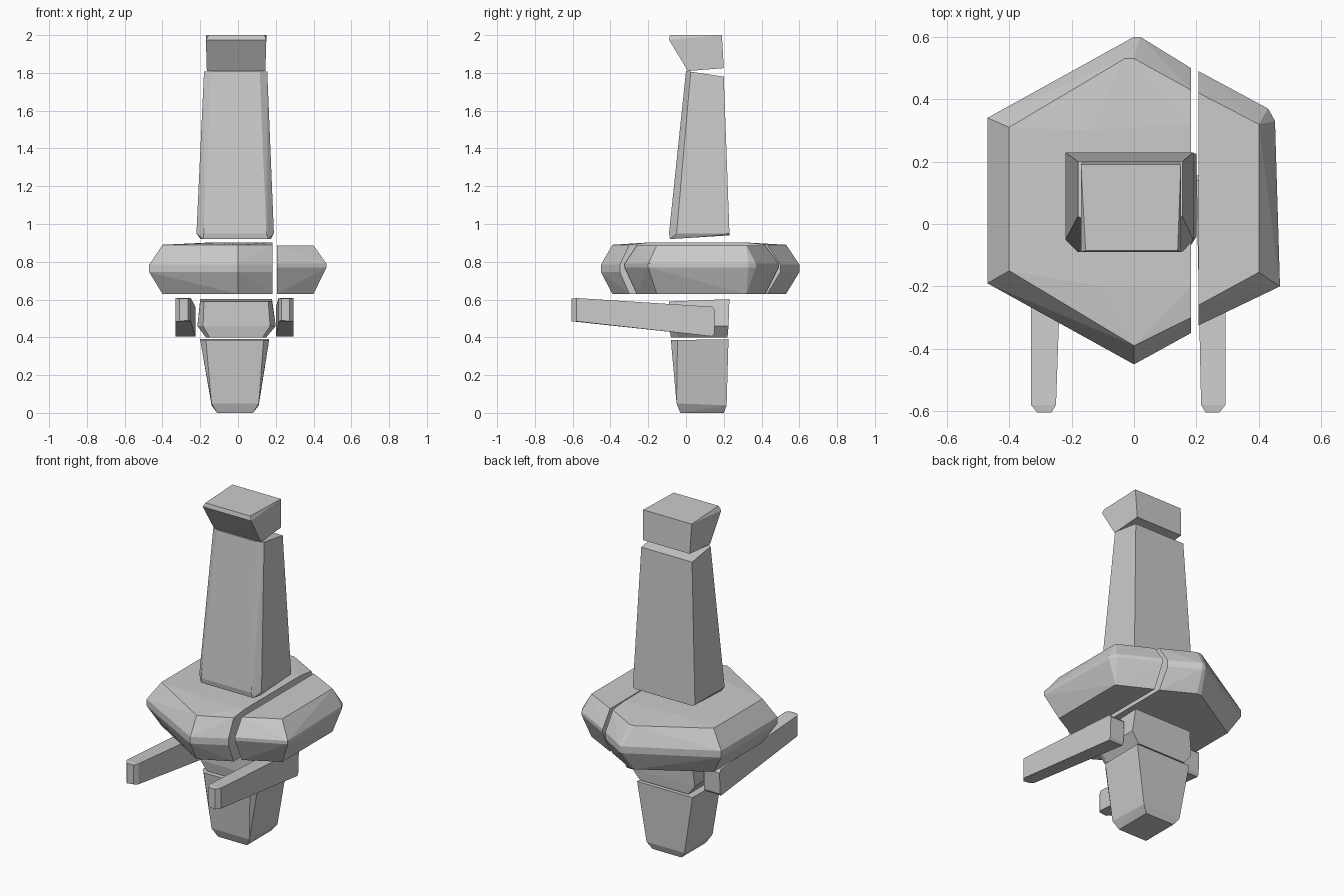
import bpy, bmesh


def hull(name, points):
    """Flat-faced convex stone chunk around the given points."""
    bm = bmesh.new()
    for p in points:
        bm.verts.new(p)
    res = bmesh.ops.convex_hull(bm, input=bm.verts[:])
    junk = {g for g in res["geom_interior"] + res["geom_unused"]
            if isinstance(g, bmesh.types.BMVert)}
    bmesh.ops.delete(bm, geom=list(junk), context='VERTS')
    bmesh.ops.dissolve_limit(bm, angle_limit=0.01, verts=bm.verts[:], edges=bm.edges[:])
    bmesh.ops.recalc_face_normals(bm, faces=bm.faces[:])
    mesh = bpy.data.meshes.new(name)
    bm.to_mesh(mesh)
    bm.free()
    ob = bpy.data.objects.new(name, mesh)
    bpy.context.collection.objects.link(ob)
    return ob


def ring(zf, zb, x0, x1, y0, y1, cx=0.0, cy=0.0):
    """Rectangular section, front height zf, back height zb, front corners cut by cx, cy."""
    pts = [(x0, y1, zb), (x1, y1, zb), (x0 + cx, y0, zf), (x1 - cx, y0, zf)]
    if cx:
        zc = zf + (zb - zf) * cy / (y1 - y0)
        pts += [(x0, y0 + cy, zc), (x1, y0 + cy, zc)]
    return pts


def layers(*levels):
    """Plan outlines stacked at given heights."""
    return [(x, y, z) for z, outline in levels for x, y in outline]


# Overhanging cap at the top
hull("cap_block",
     ring(1.81, 1.825, -0.165, 0.145, 0.01, 0.20)
     + ring(1.975, 2.0, -0.17, 0.15, -0.09, 0.19)
     + ring(2.0, 2.0, -0.155, 0.14, -0.085, 0.185))

# Tall tapering shaft
hull("upper_shaft",
     ring(0.92, 0.94, -0.20, 0.175, -0.085, 0.23, 0.015, 0.04)
     + ring(0.95, 0.95, -0.22, 0.19, -0.09, 0.23, 0.04, 0.04)
     + ring(1.81, 1.78, -0.18, 0.155, 0.0, 0.20, 0.04, 0.025))

# Large split hexagonal disc: main piece
mid = [(-0.47, 0.34), (0.0, 0.60), (0.02, 0.60), (0.182, 0.50),
       (0.182, -0.35), (0.0, -0.45), (-0.47, -0.19)]
top = [(-0.40, 0.31), (-0.03, 0.53), (0.0, 0.53), (0.182, 0.43),
       (0.182, -0.30), (0.0, -0.39), (-0.40, -0.15)]
crown = [(-0.15, 0.30), (0.182, 0.32), (0.182, -0.20), (-0.1, -0.20)]
hull("disc_main", layers((0.63, top), (0.745, mid), (0.785, mid), (0.89, top), (0.902, crown)))

# Large split hexagonal disc: broken-off slice
mid = [(0.207, 0.49), (0.43, 0.37), (0.452, 0.33), (0.468, -0.20), (0.207, -0.325)]
top = [(0.207, 0.42), (0.40, 0.32), (0.40, -0.155), (0.207, -0.26)]
hull("disc_slice", layers((0.63, top), (0.77, mid), (0.79, mid), (0.886, top)))

# Block under the disc
hull("lower_block",
     ring(0.40, 0.40, -0.17, 0.15, -0.08, 0.22, 0.02, 0.03)
     + ring(0.46, 0.46, -0.215, 0.20, -0.09, 0.225, 0.03, 0.05)
     + ring(0.59, 0.602, -0.20, 0.18, -0.09, 0.23, 0.02, 0.04))

# Pointed foot
hull("foot_tip",
     ring(0.0, 0.0, -0.11, 0.08, -0.03, 0.20)
     + ring(0.05, 0.04, -0.14, 0.11, -0.05, 0.215)
     + ring(0.385, 0.39, -0.20, 0.165, -0.08, 0.225, 0.03, 0.035))

# Two forward-reaching arms: outer and inner x at back and front end
for name, outer, inner, inner_front in (("left_arm", -0.33, -0.225, -0.25),
                                        ("right_arm", 0.293, 0.20, 0.215)):
    s = 1 if outer > 0 else -1
    pts = []
    for x, xf in ((outer, outer), (inner, inner_front)):
        pts += [(x, 0.15, 0.42), (x, 0.14, 0.405), (x, 0.155, 0.545), (x, 0.14, 0.562),
                (xf, -0.58, 0.485), (xf, -0.58, 0.608)]
    pts += [(outer - 0.02 * s, -0.605, 0.605), (inner_front + 0.015 * s, -0.605, 0.605),
            (outer - 0.02 * s, -0.605, 0.485), (inner_front + 0.015 * s, -0.605, 0.49)]
    hull(name, pts)
